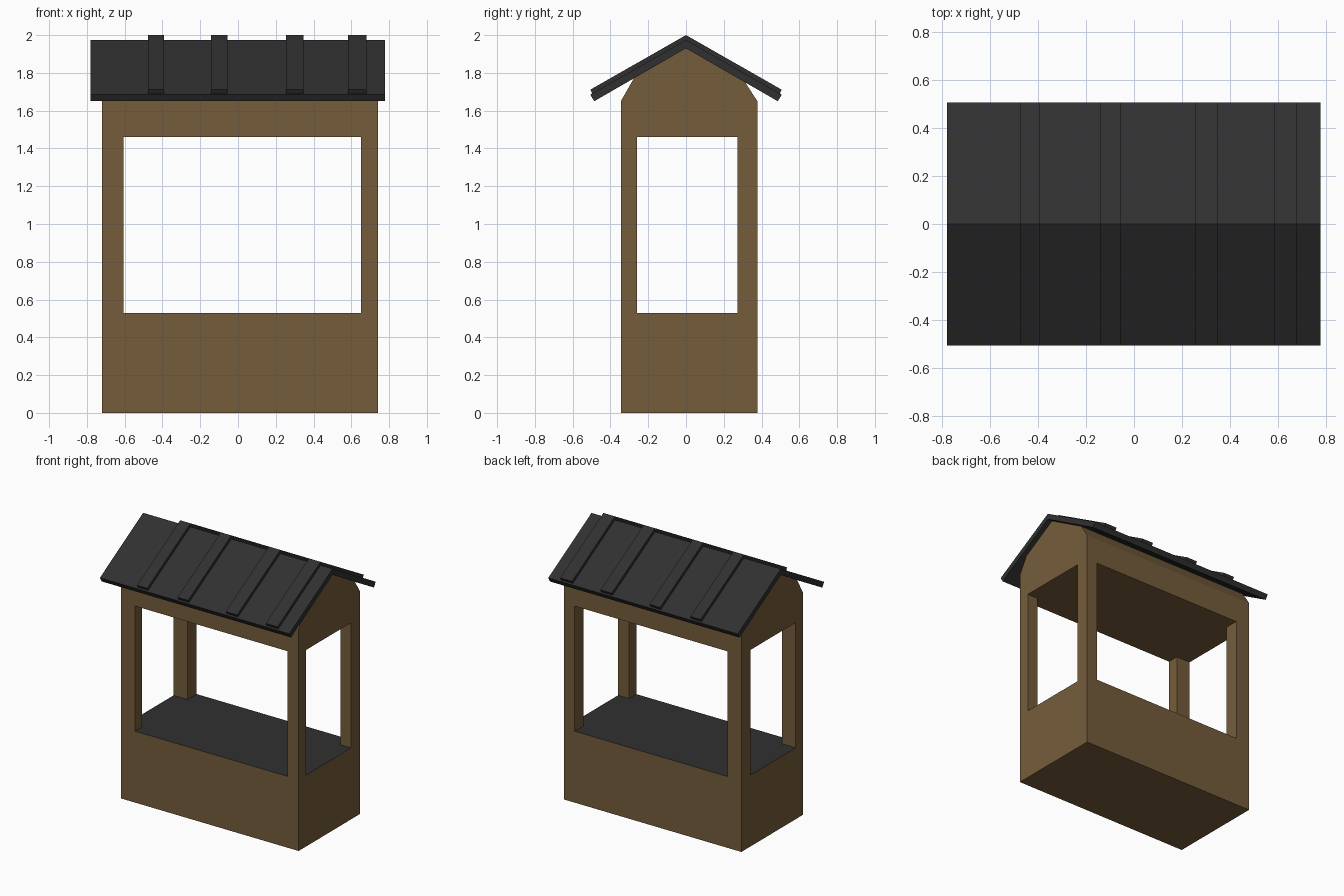
import bpy, bmesh

if "Cube" in bpy.data.objects:
    bpy.data.objects.remove(bpy.data.objects["Cube"])


def material(name, rgb):
    m = bpy.data.materials.new(name)
    m.diffuse_color = (*rgb, 1)
    m.use_nodes = True
    m.node_tree.nodes["Principled BSDF"].inputs["Base Color"].default_value = m.diffuse_color
    return m


WOOD = material("brown wood", (0.178, 0.109, 0.044))
DARK = material("charcoal", (0.03, 0.03, 0.03))


def prism(name, profile, x0, x1, *mats):
    """Extrude a (y, z) outline along x."""
    bm = bmesh.new()
    face = bm.faces.new([bm.verts.new((x0, y, z)) for y, z in profile])
    ext = bmesh.ops.extrude_face_region(bm, geom=[face])
    verts = [v for v in ext["geom"] if isinstance(v, bmesh.types.BMVert)]
    bmesh.ops.translate(bm, vec=(x1 - x0, 0, 0), verts=verts)
    bmesh.ops.recalc_face_normals(bm, faces=bm.faces)
    mesh = bpy.data.meshes.new(name)
    bm.to_mesh(mesh)
    bm.free()
    for m in mats:
        mesh.materials.append(m)
    ob = bpy.data.objects.new(name, mesh)
    bpy.context.collection.objects.link(ob)
    return ob


def rect(y0, y1, z0, z1):
    return [(y0, z0), (y1, z0), (y1, z1), (y0, z1)]


def chevron(half):
    """Mirror a half outline (ridge top, eave top, eave bottom, ridge bottom)."""
    top, a, b, bottom = half
    return [top, a, b, bottom, (-b[0], b[1]), (-a[0], a[1])]


X0, X1, Y0, Y1 = -0.72, 0.74, -0.345, 0.378
SILL, HEAD = 0.53, 1.46

# Counter base with a dark top
base = prism("counter_base", rect(Y0, Y1, 0, SILL), X0, X1, WOOD, DARK)
for p in base.data.polygons:
    p.material_index = 1 if p.normal.z > 0.5 else 0

# Corner posts
for side, xa, xb in (("left", X0, -0.605), ("right", 0.65, X1)):
    for end, ya, yb in (("front", Y0, -0.26), ("back", 0.272, Y1)):
        prism(f"{end}_{side}_post", rect(ya, yb, SILL, HEAD), xa, xb, WOOD)

# Upper beam and gable block
prism("gable_block", [(Y0, HEAD), (Y1, HEAD), (Y1, 1.65), (0.297, 1.775),
                      (0, 1.94), (-0.268, 1.785), (Y0, 1.65)], X0, X1, WOOD)

# Roof sheet
prism("roof", chevron([(0, 1.974), (0.507, 1.685), (0.486, 1.65), (0, 1.93)]),
      -0.78, 0.777, DARK)

# Raised roof battens
batten = chevron([(0, 2.0), (0.507, 1.711), (0.494, 1.688), (0, 1.965)])
for i, (xa, xb) in enumerate([(-0.476, -0.391), (-0.142, -0.055),
                              (0.255, 0.348), (0.583, 0.679)]):
    prism(f"roof_batten_{i + 1}", batten, xa, xb, DARK)
